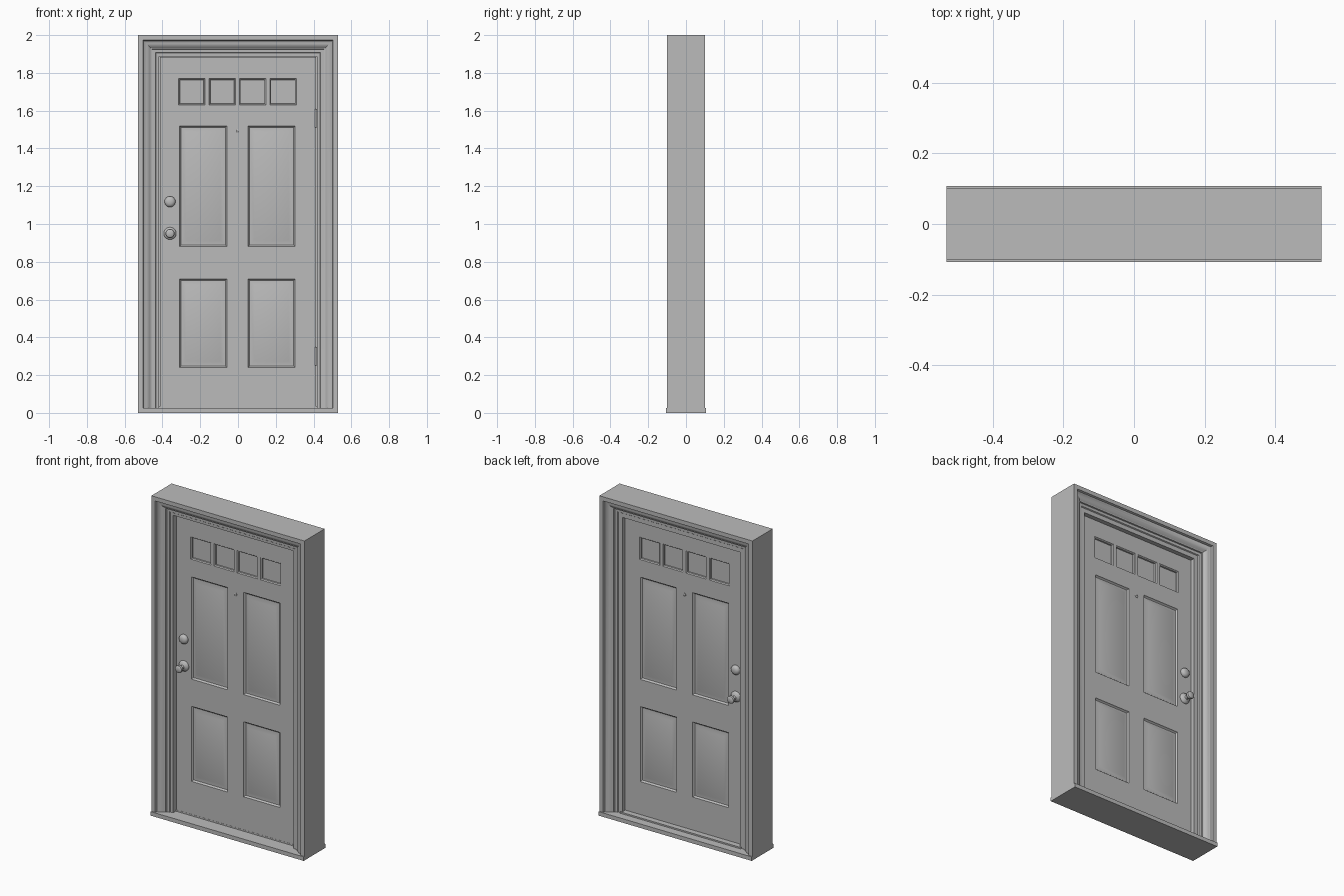
import bpy, bmesh, math

if "Cube" in bpy.data.objects:
    bpy.data.objects.remove(bpy.data.objects["Cube"])

grey = bpy.data.materials.new("light grey")
grey.diffuse_color = (0.5, 0.5, 0.5, 1)
grey.use_nodes = True
grey.node_tree.nodes["Principled BSDF"].inputs["Base Color"].default_value = grey.diffuse_color


def finish(name, bm, mirror=False, recalc=True, angle=30):
    if recalc:
        bmesh.ops.recalc_face_normals(bm, faces=bm.faces)
    me = bpy.data.meshes.new(name)
    bm.to_mesh(me)
    bm.free()
    ob = bpy.data.objects.new(name, me)
    bpy.context.collection.objects.link(ob)
    me.materials.append(grey)
    if mirror:  # same part on the back of the door
        m = ob.modifiers.new("both sides", 'MIRROR')
        m.use_axis = (False, True, False)
    bpy.ops.object.select_all(action='DESELECT')
    ob.select_set(True)
    bpy.context.view_layer.objects.active = ob
    bpy.ops.object.shade_smooth_by_angle(angle=math.radians(angle))
    return ob


def box(name, x0, x1, y0, y1, z0, z1):
    bm = bmesh.new()
    bmesh.ops.create_cube(bm, size=1)
    for v in bm.verts:
        v.co = ((x0 + x1) / 2 + v.co.x * (x1 - x0),
                (y0 + y1) / 2 + v.co.y * (y1 - y0),
                (z0 + z1) / 2 + v.co.z * (z1 - z0))
    return finish(name, bm)


def lathe(name, x, z, y0, profile, n=32):
    """Turned part sticking out of the door; profile = (radius, distance)."""
    bm = bmesh.new()
    rings = [[bm.verts.new((x + r * math.cos(2 * math.pi * i / n), y0 - d,
                            z + r * math.sin(2 * math.pi * i / n)))
              for i in range(n)] for r, d in profile]
    for a, b in zip(rings, rings[1:]):
        for i in range(n):
            j = (i + 1) % n
            bm.faces.new((a[i], a[j], b[j], b[i]))
    bm.faces.new(rings[0])
    bm.faces.new(rings[-1])
    return finish(name, bm, mirror=True, angle=40)


# Frame: mitred moulding profile (distance inward, y) swept around the opening
W, H = 0.53, 2.0
face = [(0, .100), (.026, .100), (.030, .088), (.036, .084), (.046, .082),
        (.058, .076), (.068, .066), (.074, .064), (.076, .056), (.092, .054),
        (.096, .048)]
prof = [(d, -y) for d, y in face]
prof += [(.113, -.046), (.113, .020), (.123, .020), (.123, .048)]
prof += [(d, y) for d, y in reversed(face)]
bm = bmesh.new()
rows = [[bm.verts.new((x, y, z)) for x, z in
         ((-W + d, 0), (-W + d, H - d), (W - d, H - d), (W - d, 0))]
        for d, y in prof]
for i in range(len(rows)):
    a, b = rows[i], rows[(i + 1) % len(rows)]
    for k in range(3):
        bm.faces.new((a[k], a[k + 1], b[k + 1], b[k]))
for k in (0, 3):
    bm.faces.new([r[k] for r in rows])
finish("door_frame", bm, angle=25)

# Sill and threshold
box("sill", -W, W, -.107, .107, 0, .025)
box("threshold", -.418, .418, -.02, .055, .024, .034)

# Door leaf: front half, mirrored to the back
T, CX = 0.019, -0.003
X0, X1, Z0, Z1 = -.413, .412, .032, 1.884
panels = [(CX + s * .181 - .125, CX + s * .181 + .125, a, b)
          for s in (-1, 1) for a, b in ((.24, .71), (.88, 1.52))]
windows = [(CX + (i - 1.5) * .161 - .07, CX + (i - 1.5) * .161 + .07, 1.63, 1.77)
           for i in range(4)]
holes = panels + windows
bm = bmesh.new()


def loop(x0, x1, z0, z1, y):
    return [bm.verts.new(c) for c in
            ((x0, y, z0), (x1, y, z0), (x1, y, z1), (x0, y, z1))]


xs = sorted({X0, X1} | {v for h in holes for v in h[:2]})
zs = sorted({Z0, Z1} | {v for h in holes for v in h[2:]})
for xa, xb in zip(xs, xs[1:]):
    for za, zb in zip(zs, zs[1:]):
        mx, mz = (xa + xb) / 2, (za + zb) / 2
        if not any(h[0] < mx < h[1] and h[2] < mz < h[3] for h in holes):
            bm.faces.new(loop(xa, xb, za, zb, -T))
bmesh.ops.remove_doubles(bm, verts=bm.verts, dist=1e-5)


def recess(h, steps):
    prev = None
    for inset, depth in steps:
        cur = loop(h[0] + inset, h[1] - inset, h[2] + inset, h[3] - inset, -T + depth)
        if prev:
            for k in range(4):
                j = (k + 1) % 4
                bm.faces.new((prev[k], prev[j], cur[j], cur[k]))
        prev = cur
    bm.faces.new(prev)


for h in panels:
    recess(h, [(0, 0), (.003, .006), (.008, .010), (.013, .010), (.034, .003)])
for h in windows:
    recess(h, [(0, 0), (.003, .004), (.006, .005), (.007, .014)])
outer, mid = loop(X0, X1, Z0, Z1, -T), loop(X0, X1, Z0, Z1, 0)
for k in range(4):
    j = (k + 1) % 4
    bm.faces.new((outer[j], outer[k], mid[k], mid[j]))
finish("door_leaf", bm, mirror=True, recalc=False, angle=25)

# Hardware on both faces
KX = -.36
lathe("deadbolt", KX, 1.118, -T, [(.029, -.002), (.029, .006), (.027, .012),
                                  (.022, .018), (.013, .022), (.003, .023)])
lathe("door_knob", KX, .95, -T,
      [(.033, -.002), (.033, .004), (.029, .010), (.018, .014), (.012, .018),
       (.011, .032), (.016, .037), (.022, .043), (.024, .051), (.022, .058),
       (.016, .062), (.003, .063)])
lathe("peephole", CX, 1.492, -T, [(.010, -.002), (.010, .003), (.006, .004),
                                  (.005, .002), (.001, .002)], 20)

# Hinges
for i, z in enumerate((.30, 1.56)):
    bm = bmesh.new()
    bmesh.ops.create_cone(bm, cap_ends=True, segments=16, radius1=.006,
                          radius2=.006, depth=.10)
    bmesh.ops.translate(bm, verts=bm.verts, vec=(.413, -.023, z))
    finish(f"hinge_{i + 1}", bm)
